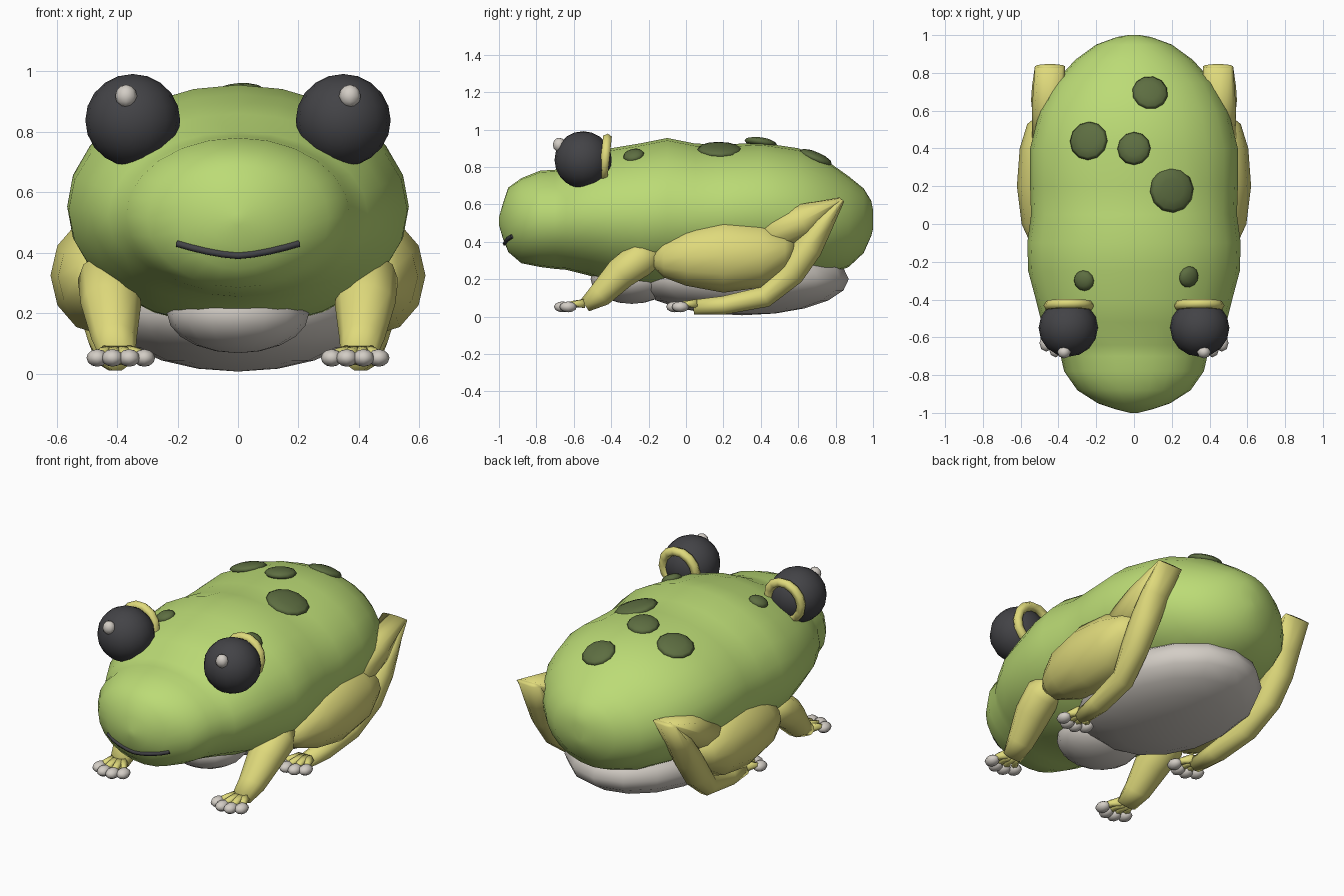
import bpy, bmesh, math
from mathutils import Vector, Matrix
from mathutils.bvhtree import BVHTree

if "Cube" in bpy.data.objects:
    bpy.data.objects.remove(bpy.data.objects["Cube"], do_unlink=True)


def material(name, rgb):
    m = bpy.data.materials.new(name)
    m.use_nodes = True
    m.diffuse_color = (*rgb, 1)
    m.node_tree.nodes["Principled BSDF"].inputs["Base Color"].default_value = (*rgb, 1)
    return m


green = material("skin_green", (.5, .71, .18))
yellow = material("limb_yellow", (.74, .7, .2))
dark = material("eye_charcoal", (.056, .056, .062))
pale = material("belly_pale", (.65, .61, .56))
moss = material("spot_dark_green", (.11, .155, .053))


def finish(bm, name, mat):
    bmesh.ops.recalc_face_normals(bm, faces=bm.faces)
    mesh = bpy.data.meshes.new(name)
    bm.to_mesh(mesh)
    bm.free()
    mesh.materials.append(mat)
    for p in mesh.polygons:
        p.use_smooth = True
    obj = bpy.data.objects.new(name, mesh)
    bpy.context.collection.objects.link(obj)
    return obj


def ball(name, mat, centre, radii, rotation=None, segments=16, rings=10):
    bm = bmesh.new()
    turn = rotation.to_matrix().to_4x4() if rotation else Matrix()
    bmesh.ops.create_uvsphere(
        bm, u_segments=segments, v_segments=rings, radius=1,
        matrix=Matrix.Translation(centre) @ turn @ Matrix.Diagonal((*radii, 1)))
    return finish(bm, name, mat)


def loft(name, mat, stations, sides=10, upright=False):
    """Elliptical rings along a path; each station is x, y, z, width, depth."""
    bm = bmesh.new()
    centres = [Vector(s[:3]) for s in stations]
    rings = []
    for i, s in enumerate(stations):
        along = centres[min(i + 1, len(centres) - 1)] - centres[max(i - 1, 0)]
        across = Vector((1, 0, 0))
        up = Vector((0, 0, 1)) if upright else along.cross(across).normalized()
        rings.append([])
        for k in range(sides):
            a = math.tau * k / sides
            co = centres[i] + across * s[3] * math.cos(a) + up * s[4] * math.sin(a)
            rings[-1].append(bm.verts.new(co))
    for a, b in zip(rings, rings[1:]):
        for k in range(sides):
            n = (k + 1) % sides
            bm.faces.new((a[k], a[n], b[n], b[k]))
    bm.faces.new(rings[0])
    bm.faces.new(rings[-1])
    return finish(bm, name, mat)


# Body and head hull: y, half width, underside, top
profile = [
    (-1, .02, .49, .53), (-.98, .1, .42, .6), (-.95, .19, .345, .69),
    (-.88, .3, .285, .74), (-.78, .37, .265, .78), (-.7, .388, .255, .785),
    (-.64, .43, .25, .8), (-.52, .49, .22, .86), (-.4, .52, .18, .9),
    (-.25, .56, .155, .925), (-.1, .565, .15, .955), (.05, .545, .165, .925),
    (.2, .55, .19, .92), (.4, .55, .2, .93), (.6, .5, .2, .9),
    (.75, .42, .22, .835), (.87, .31, .265, .75), (.95, .2, .34, .685),
    (.99, .09, .43, .62), (1, .03, .47, .57)]
body = loft("body", green,
            [(0, y, (lo + hi) / 2, w, (hi - lo) / 2) for y, w, lo, hi in profile],
            sides=24, upright=True)
skin = BVHTree.FromPolygons([v.co for v in body.data.vertices],
                            [tuple(p.vertices) for p in body.data.polygons])

# Pale underside
ball("belly", pale, (0, .3, .2), (.43, .57, .193))
ball("throat", pale, (0, -.29, .2), (.235, .22, .132))

# Back spots, laid flat on the skin
for x, y, r in [(.085, .695, .095), (-.24, .44, .103), (0, .4, .088),
                (.2, .18, .12), (-.265, -.3, .055), (.29, -.28, .057)]:
    hit, normal, _, _ = skin.ray_cast(Vector((x, y, 3)), Vector((0, 0, -1)))
    ball("back_spot", moss, hit, (r, r, .028),
         normal.to_track_quat("Z", "Y"), segments=12, rings=6)

# Mouth line following the snout
mouth = bpy.data.curves.new("mouth", "CURVE")
mouth.dimensions = "3D"
mouth.bevel_depth = .012
mouth.bevel_resolution = 1
mouth.use_fill_caps = True
line = mouth.splines.new("POLY")
line.points.add(8)
for i, p in enumerate(line.points):
    x = -.2 + .05 * i
    z = .39 + .04 * (abs(x) / .2) ** 1.5
    hit = skin.ray_cast(Vector((x, -3, z)), Vector((0, 1, 0)))[0]
    p.co = (hit.x, hit.y, hit.z, 1)
mouth.materials.append(dark)
bpy.context.collection.objects.link(bpy.data.objects.new("mouth", mouth))


def foot(name, s, heel_y, tip_y):
    """Four toes fanning forward, each with a pale tip."""
    for x, back in [(.31, .03), (.36, 0), (.415, 0), (.465, .03)]:
        y = tip_y + back
        root = .4 + (x - .39) * .35
        loft(name + "_toe", yellow,
             [(s * root, heel_y, .07, .03, .028),
              (s * (root + x) / 2, (heel_y + y) / 2, .068, .024, .02),
              (s * x, y, .052, .022, .02)], sides=6)
        ball(name + "_toe_tip", pale, (s * x, y, .052), (.036, .046, .029),
             segments=8, rings=6)


for s, side in ((1, "left"), (-1, "right")):
    # Eye, lid ring hugging its back, and glint
    ball(side + "_eye", dark, (s * .348, -.55, .838), (.157, .153, .153))
    ball(side + "_eye_glint", pale, (s * .37, -.678, .918), (.036, .034, .038),
         segments=8, rings=6)
    bpy.ops.mesh.primitive_torus_add(
        major_segments=14, minor_segments=6, major_radius=.107, minor_radius=.027,
        location=(s * .345, -.432, .848), rotation=(math.radians(84), 0, 0))
    lid = bpy.context.object
    lid.name = side + "_eyelid"
    lid.data.materials.append(yellow)
    bpy.ops.object.shade_smooth()

    # Front leg
    loft(side + "_front_leg", yellow,
         [(s * .42, -.15, .34, .06, .06), (s * .43, -.24, .31, .1, .1),
          (s * .42, -.35, .23, .1, .09), (s * .41, -.46, .115, .075, .07),
          (s * .4, -.54, .06, .06, .04)])
    foot(side + "_front", s, -.54, -.66)

    # Hind leg: full thigh, upper fold to the raised knee, shank with long foot
    loft(side + "_thigh", yellow,
         [(s * .45, y, z, w, h) for y, z, w, h in [
             (-.17, .3, .05, .04), (-.12, .31, .09, .1), (0, .32, .145, .155),
             (.2, .325, .17, .197), (.4, .33, .155, .175),
             (.53, .345, .115, .1), (.58, .36, .05, .05)]],
         sides=12, upright=True)
    loft(side + "_knee_fold", yellow,
         [(s * .45, .38, .4, .09, .1), (s * .455, .62, .51, .085, .1),
          (s * .445, .83, .625, .08, .015)])
    loft(side + "_shank", yellow,
         [(s * .445, .835, .625, .08, .015), (s * .46, .73, .49, .08, .06),
          (s * .465, .655, .37, .08, .08), (s * .46, .56, .235, .075, .08),
          (s * .43, .42, .105, .065, .06), (s * .41, .2, .06, .06, .052),
          (s * .4, .04, .05, .045, .042)])
    foot(side + "_hind", s, .06, -.06)
